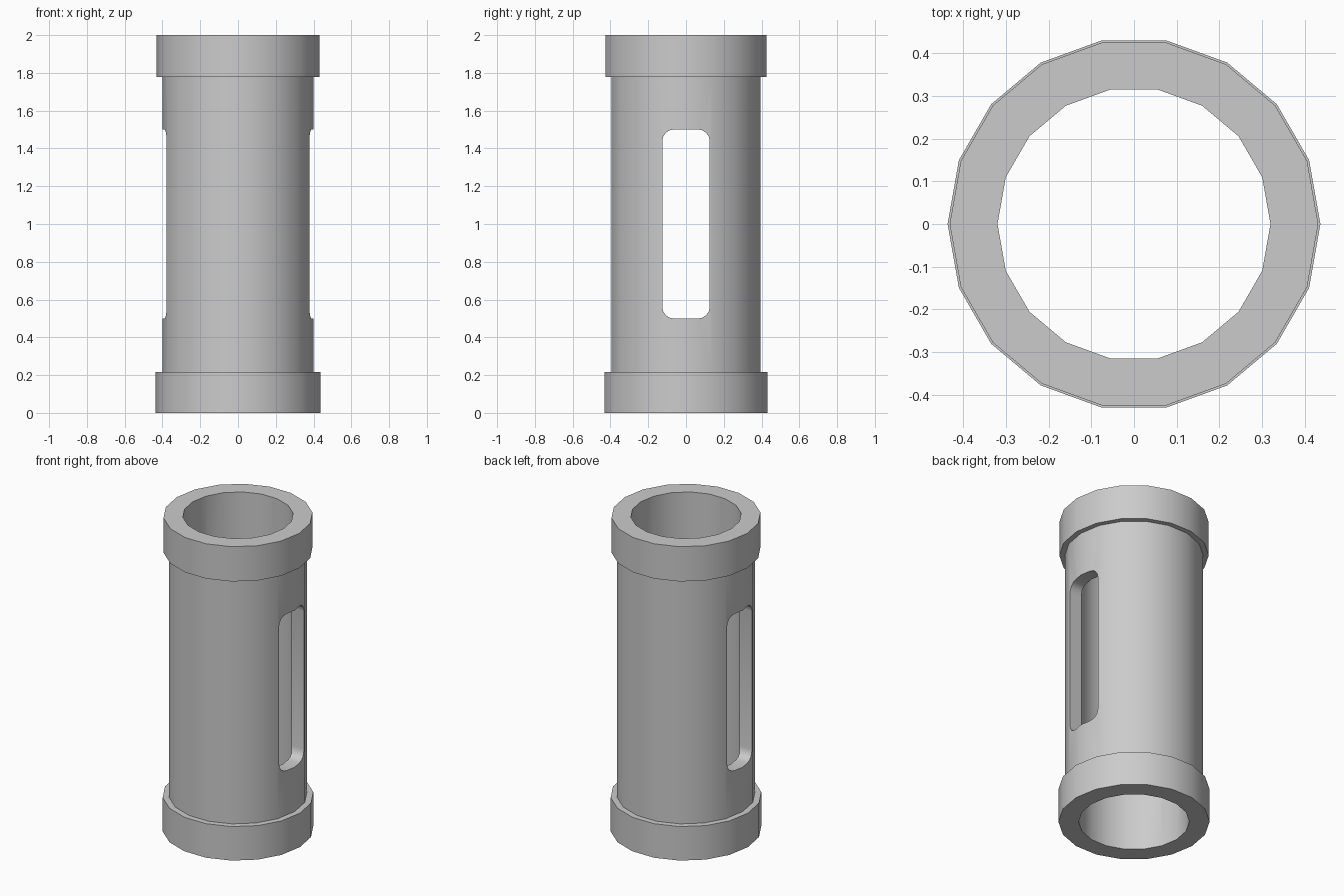
import bpy, bmesh, math
from mathutils import Vector

cube = bpy.data.objects.get("Cube")
if cube:
    bpy.data.objects.remove(cube, do_unlink=True)

SIDES = 18
BORE, BODY = 0.32, 0.40
LOW_COLLAR, TOP_COLLAR = 0.437, 0.432

grey = bpy.data.materials.new("light_grey")
grey.use_nodes = True
colour = (0.6, 0.6, 0.6, 1)
grey.diffuse_color = colour
grey.node_tree.nodes["Principled BSDF"].inputs["Base Color"].default_value = colour


def make_object(name, bm):
    bmesh.ops.recalc_face_normals(bm, faces=bm.faces)
    mesh = bpy.data.meshes.new(name)
    bm.to_mesh(mesh)
    bm.free()
    mesh.materials.append(grey)
    obj = bpy.data.objects.new(name, mesh)
    bpy.context.collection.objects.link(obj)
    return obj


def lathe(name, profile):
    """Spin a closed (radius, height) profile around z."""
    bm = bmesh.new()
    rings = []
    for i in range(SIDES):
        a = math.tau * i / SIDES
        rings.append([bm.verts.new((r * math.cos(a), r * math.sin(a), z))
                      for r, z in profile])
    n = len(profile)
    for i in range(SIDES):
        a, b = rings[i], rings[(i + 1) % SIDES]
        for j in range(n):
            k = (j + 1) % n
            bm.faces.new((a[j], b[j], b[k], a[k]))
    return make_object(name, bm)


# Hollow tube with a collar at each end
tube = lathe("slotted_tube", [
    (BORE, 0), (LOW_COLLAR, 0), (LOW_COLLAR, 0.217), (BODY, 0.217),
    (BODY, 1.778), (TOP_COLLAR, 1.778), (TOP_COLLAR, 2), (BORE, 2)])

# Rounded slot cutter through both sides
bm = bmesh.new()
bmesh.ops.create_cube(bm, size=1)
bmesh.ops.scale(bm, vec=Vector((1.2, 0.25, 1)), verts=bm.verts)
bmesh.ops.translate(bm, vec=Vector((0, 0, 1)), verts=bm.verts)
long_edges = [e for e in bm.edges
              if abs(e.verts[0].co.x - e.verts[1].co.x) > 1]
bmesh.ops.bevel(bm, geom=long_edges, offset=0.06, offset_type='OFFSET',
                segments=4, profile=0.5, affect='EDGES')
cutter = make_object("slot_cutter", bm)

cut = tube.modifiers.new("side_slots", 'BOOLEAN')
cut.operation = 'DIFFERENCE'
cut.solver = 'EXACT'
cut.object = cutter

# Bake the cut, then smooth the round walls and keep the rims sharp
bpy.ops.object.select_all(action='DESELECT')
bpy.context.view_layer.objects.active = tube
tube.select_set(True)
bpy.ops.object.modifier_apply(modifier=cut.name)
bpy.data.objects.remove(cutter, do_unlink=True)
bpy.ops.object.shade_smooth_by_angle(angle=math.radians(30))
